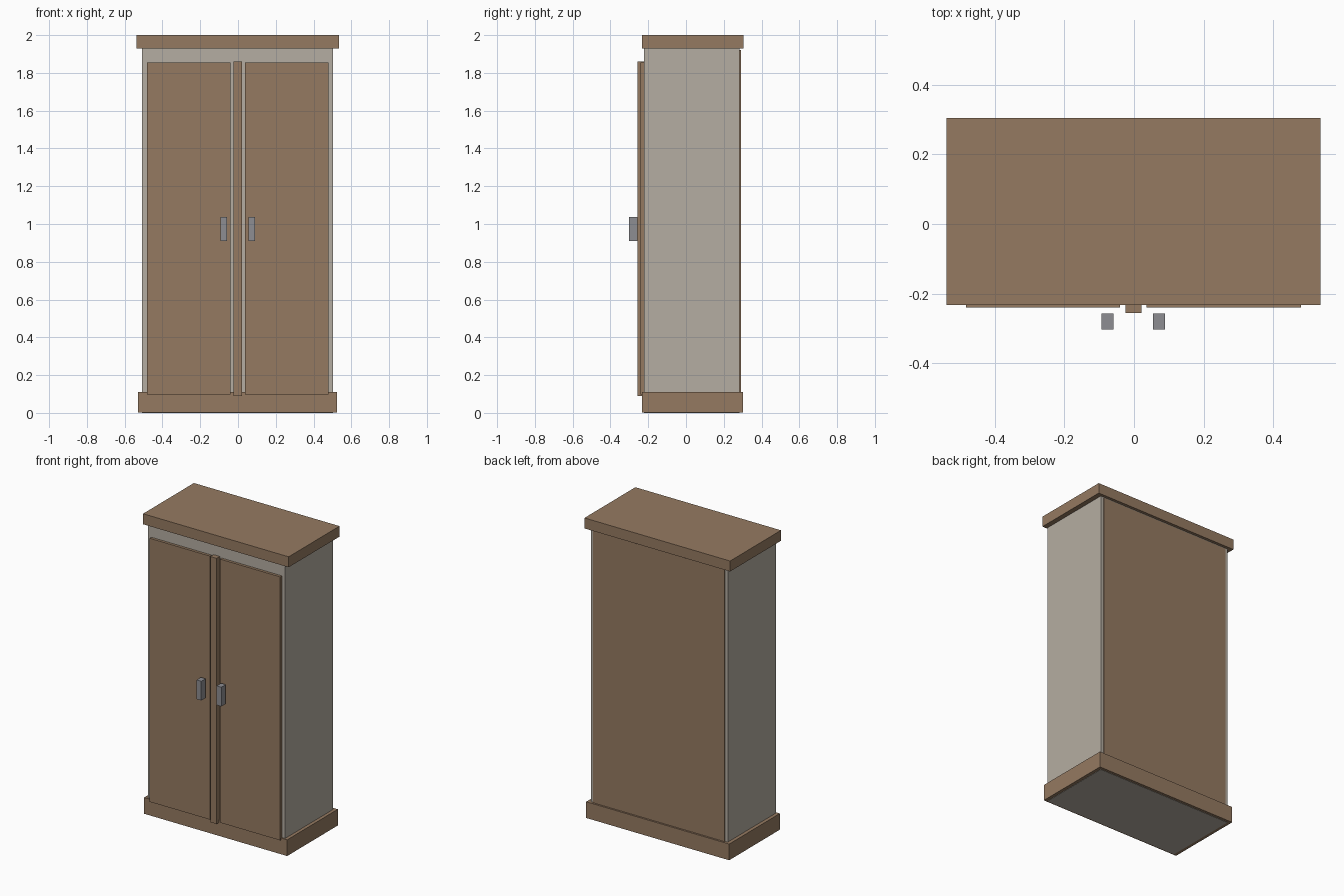
import bpy
import bmesh

if "Cube" in bpy.data.objects:
    bpy.data.objects.remove(bpy.data.objects["Cube"])


def material(name, color):
    m = bpy.data.materials.new(name)
    m.diffuse_color = (*color, 1)
    m.use_nodes = True
    m.node_tree.nodes["Principled BSDF"].inputs["Base Color"].default_value = m.diffuse_color
    return m


wood = material("wood", (0.30, 0.195, 0.12))
painted = material("painted_body", (0.46, 0.42, 0.36))
metal = material("handle_metal", (0.27, 0.27, 0.29))


def box(name, x, y, z, mat):
    """Box spanning the given (min, max) ranges."""
    bm = bmesh.new()
    bmesh.ops.create_cube(bm, size=1)
    for v in bm.verts:
        v.co = [lo + (c + 0.5) * (hi - lo) for c, (lo, hi) in zip(v.co, (x, y, z))]
    mesh = bpy.data.meshes.new(name)
    bm.to_mesh(mesh)
    bm.free()
    mesh.materials.append(mat)
    obj = bpy.data.objects.new(name, mesh)
    bpy.context.collection.objects.link(obj)
    return obj


# Carcass, plinth and cornice
box("cabinet_body", (-0.507, 0.503), (-0.222, 0.284), (0, 1.94), painted)
box("plinth", (-0.53, 0.525), (-0.232, 0.302), (0.002, 0.11), wood)
box("cornice", (-0.538, 0.536), (-0.232, 0.304), (1.93, 2.0), wood)

# Back panel
box("back_panel", (-0.487, 0.483), (0.275, 0.29), (0.095, 1.922), wood)

# Doors and handles, mirrored about the centre strip
mid = -0.002
for side, s in (("left", -1), ("right", 1)):
    def span(a, b):
        return tuple(sorted((mid + s * a, mid + s * b)))
    box(side + "_door", span(0.038, 0.481), (-0.24, -0.215), (0.097, 1.854), wood)
    box(side + "_handle", span(0.057, 0.091), (-0.303, -0.257), (0.91, 1.038), metal)

# Centre strip between the doors
box("centre_strip", (mid - 0.023, mid + 0.023), (-0.256, -0.215), (0.09, 1.861), wood)
